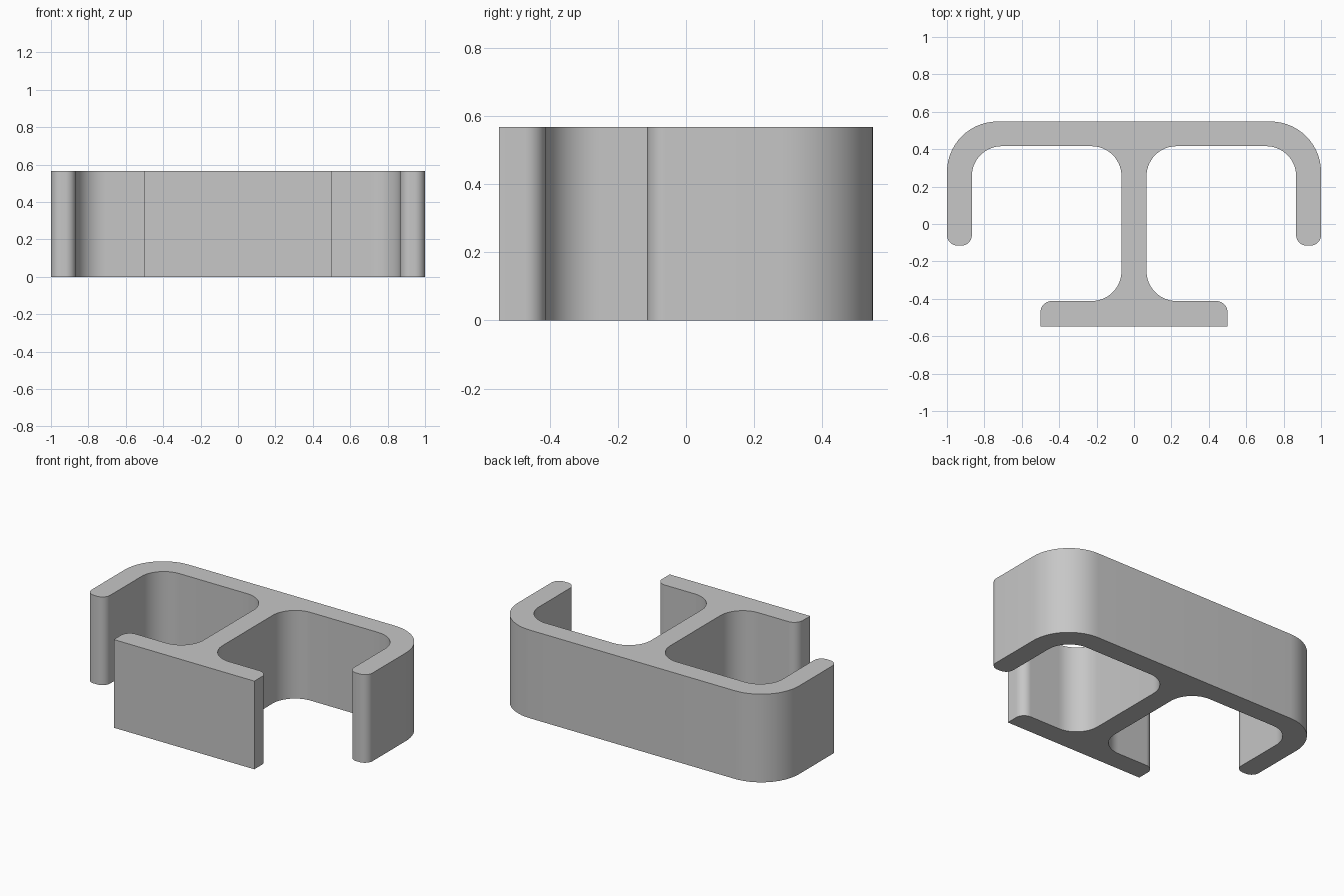
import bpy
import bmesh
from math import pi, sin, cos
from mathutils import Vector

if "Cube" in bpy.data.objects:
    bpy.data.objects.remove(bpy.data.objects["Cube"], do_unlink=True)

HEIGHT = 0.567
ARC_STEPS = 14


def make_material(name, color):
    mat = bpy.data.materials.new(name)
    mat.use_nodes = True
    mat.diffuse_color = color
    mat.node_tree.nodes["Principled BSDF"].inputs["Base Color"].default_value = color
    return mat


def rounded(prev, corner, nxt, radius):
    """Replace a right-angled corner with an arc of the given radius."""
    if radius == 0:
        return [corner]
    a = (prev - corner).normalized() * radius
    b = (nxt - corner).normalized() * radius
    centre = corner + a + b
    angles = [pi / 2 * i / ARC_STEPS for i in range(ARC_STEPS + 1)]
    return [centre - b * cos(t) - a * sin(t) for t in angles]


# Right half of the section: x, y, corner radius
corners = [
    (0.5, -0.548, 0),         # foot
    (0.5, -0.412, 0.06),
    (0.067, -0.412, 0.16),    # web
    (0.067, 0.416, 0.16),
    (0.867, 0.416, 0.16),     # arm
    (0.867, -0.115, 0.055),
    (1.0, -0.115, 0.055),
    (1.0, 0.548, 0.27),
]
pts = [Vector((x, y)) for x, y, r in corners]
ring = [Vector((0, pts[0].y))] + pts + [Vector((0, pts[-1].y))]
half = []
for i, (x, y, r) in enumerate(corners):
    half += rounded(ring[i], ring[i + 1], ring[i + 2], r)

# Mirror the half section, then extrude it upward
outline = half + [Vector((-p.x, p.y)) for p in reversed(half)]
bm = bmesh.new()
base = bm.faces.new([bm.verts.new((p.x, p.y, 0)) for p in outline])
top = bmesh.ops.extrude_face_region(bm, geom=[base], use_keep_orig=True)
moved = [v for v in top["geom"] if isinstance(v, bmesh.types.BMVert)]
bmesh.ops.translate(bm, verts=moved, vec=(0, 0, HEIGHT))
bmesh.ops.recalc_face_normals(bm, faces=bm.faces)

mesh = bpy.data.meshes.new("extruded_profile")
bm.to_mesh(mesh)
bm.free()
profile = bpy.data.objects.new("extruded_profile", mesh)
bpy.context.collection.objects.link(profile)
mesh.materials.append(make_material("plain grey", (0.57, 0.57, 0.57, 1)))

# Smooth fillets with sharp end caps
bpy.ops.object.select_all(action="DESELECT")
profile.select_set(True)
bpy.context.view_layer.objects.active = profile
bpy.ops.object.shade_smooth_by_angle(angle=pi / 6)
